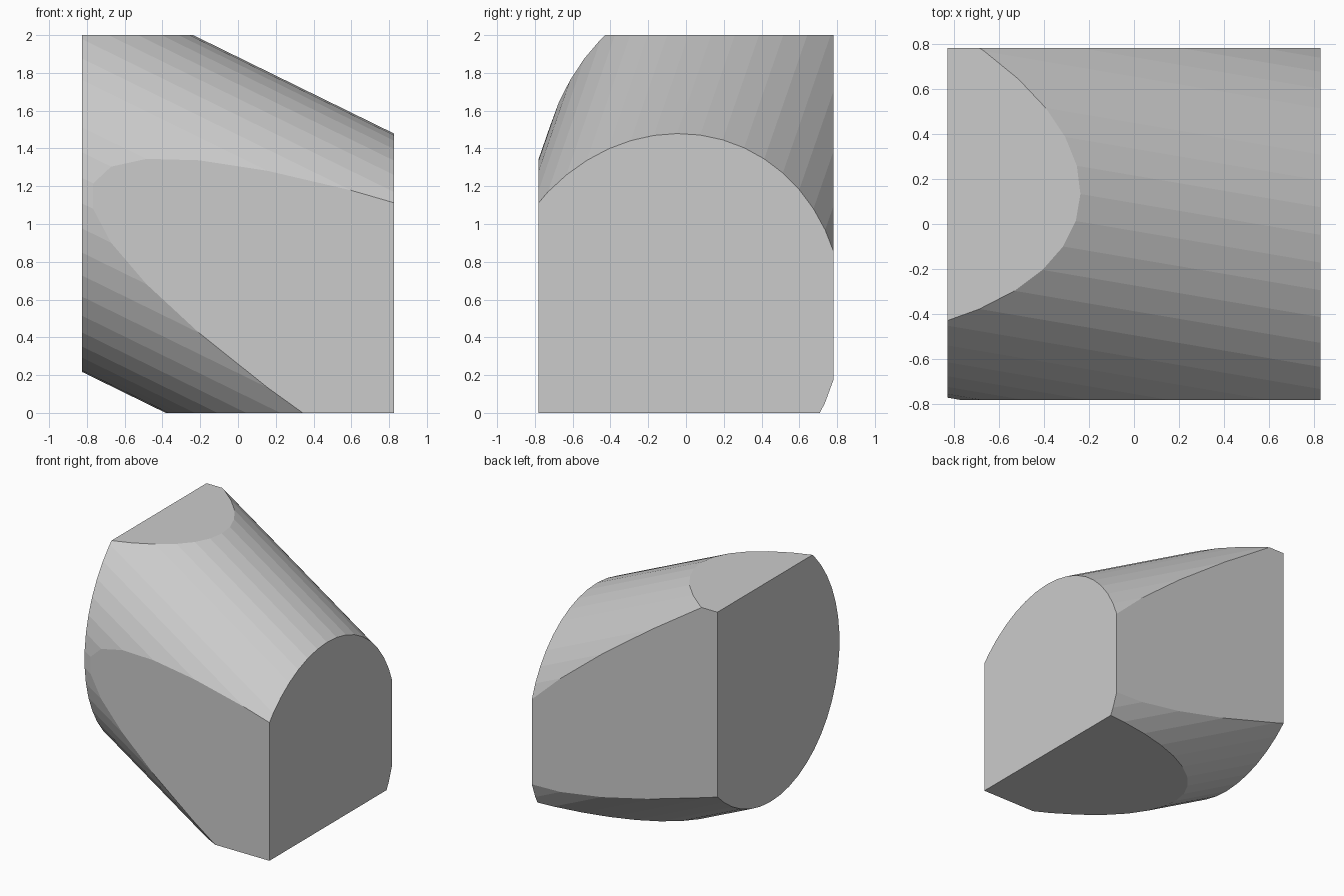
import bpy, bmesh, math
from mathutils import Vector, Matrix

if "Cube" in bpy.data.objects:
    bpy.data.objects.remove(bpy.data.objects["Cube"])

HALF_X, HALF_Y, HEIGHT = 0.826, 0.78, 2.0
RADIUS, SIDES = 0.93, 48

# Long tilted cylinder, with a flat facet on its upper side
axis = Vector((1, -0.17, -0.49)).normalized()
up = (Vector((0, 0, 1)) - axis * axis.z).normalized()
side = up.cross(axis)
frame = Matrix((side, up, axis)).transposed().to_4x4()
place = (Matrix.Translation((0, 0.031, 0.848)) @ frame
         @ Matrix.Rotation(math.pi / SIDES, 4, 'Z'))

bm = bmesh.new()
bmesh.ops.create_cone(bm, cap_ends=True, segments=SIDES, radius1=RADIUS,
                      radius2=RADIUS, depth=8, matrix=place)

# Trim the cylinder flat on all six sides of a box
cuts = [((HALF_X, 0, 0), (1, 0, 0)), ((-HALF_X, 0, 0), (-1, 0, 0)),
        ((0, HALF_Y, 0), (0, 1, 0)), ((0, -HALF_Y, 0), (0, -1, 0)),
        ((0, 0, HEIGHT), (0, 0, 1)), ((0, 0, 0), (0, 0, -1))]
for point, normal in cuts:
    geom = bm.verts[:] + bm.edges[:] + bm.faces[:]
    bmesh.ops.bisect_plane(bm, geom=geom, dist=1e-6, plane_co=point,
                           plane_no=normal, clear_outer=True)
    rim = [e for e in bm.edges if e.is_boundary]
    bmesh.ops.holes_fill(bm, edges=rim, sides=0)

bmesh.ops.recalc_face_normals(bm, faces=bm.faces[:])
mesh = bpy.data.meshes.new("trimmed_block")
bm.to_mesh(mesh)
bm.free()
block = bpy.data.objects.new("trimmed_block", mesh)
bpy.context.collection.objects.link(block)
